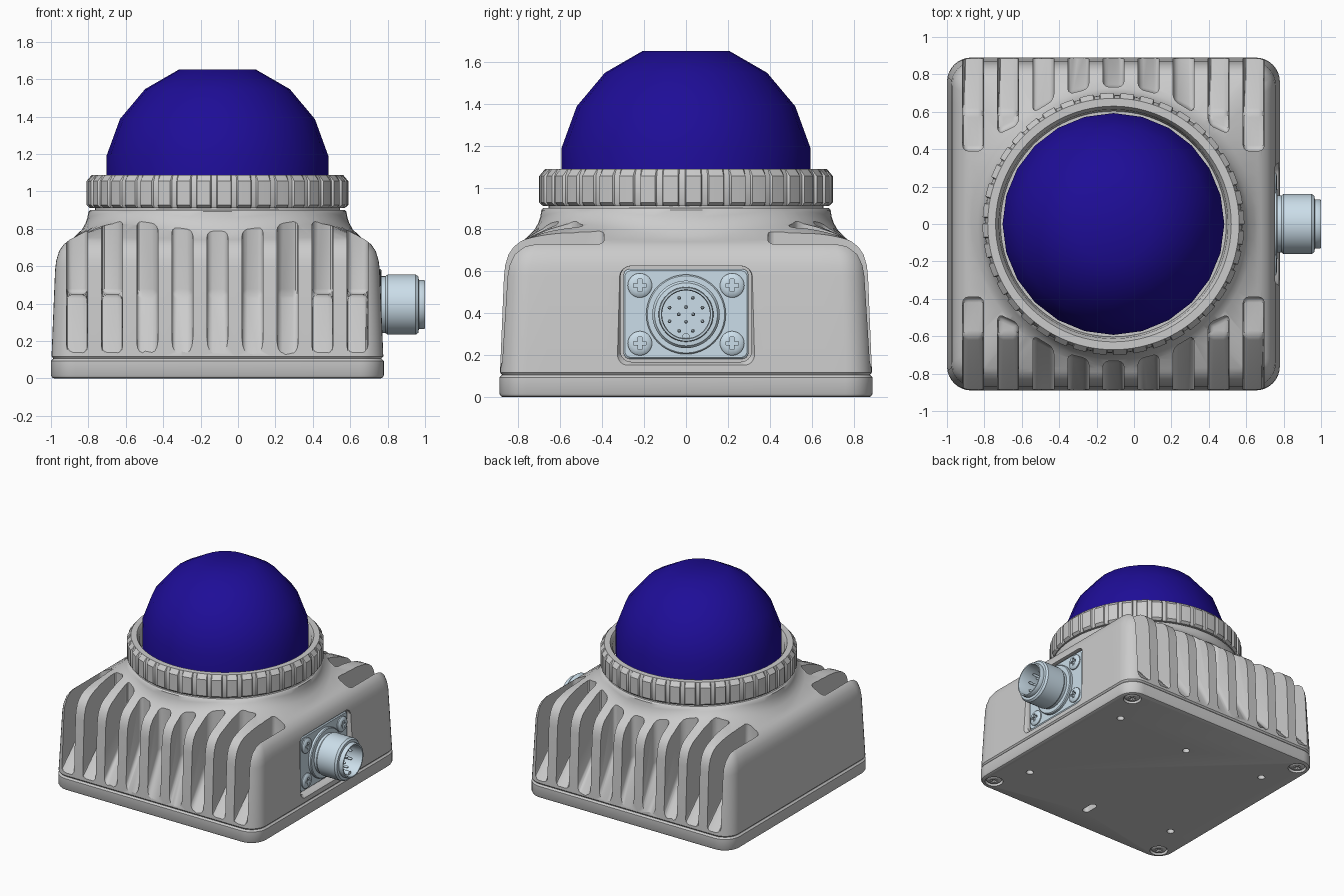
import bpy, bmesh
from math import sin, cos, pi, sqrt, radians, hypot, atan2
from mathutils import Vector

if "Cube" in bpy.data.objects:
    bpy.data.objects.remove(bpy.data.objects["Cube"])

CX = -0.11                      # body centre in x
CZ = 0.395                      # connector axis height


def material(name, rgb):
    m = bpy.data.materials.new(name)
    m.diffuse_color = (*rgb, 1)
    m.use_nodes = True
    m.node_tree.nodes["Principled BSDF"].inputs["Base Color"].default_value = m.diffuse_color
    return m


BLUE = material("dome_blue", (0.013, 0.004, 0.31))
STEEL = material("pale_steel", (0.60, 0.73, 0.82))


def add_loft(bm, rings, closed=False):
    """Bridge rings of points into a skin; cap both ends unless closed."""
    vs = [[bm.verts.new(p) for p in r] for r in rings]
    n = len(vs[0])
    pairs = list(zip(vs, vs[1:])) + ([(vs[-1], vs[0])] if closed else [])
    for a, b in pairs:
        for i in range(n):
            j = (i + 1) % n
            bm.faces.new((a[i], a[j], b[j], b[i]))
    if not closed:
        bm.faces.new(vs[0])
        bm.faces.new(vs[-1])


def build(name, shells, mat=None, closed=False, angle=35, bevel=0):
    bm = bmesh.new()
    for rings in shells:
        add_loft(bm, rings, closed)
    if bevel:
        bmesh.ops.bevel(bm, geom=bm.edges[:], offset=bevel, segments=3,
                        profile=0.5, affect='EDGES', clamp_overlap=True)
    bmesh.ops.recalc_face_normals(bm, faces=bm.faces)
    me = bpy.data.meshes.new(name)
    bm.to_mesh(me)
    bm.free()
    ob = bpy.data.objects.new(name, me)
    bpy.context.collection.objects.link(ob)
    if mat:
        me.materials.append(mat)
    smooth(ob, angle)
    return ob


def activate(ob):
    bpy.ops.object.select_all(action='DESELECT')
    ob.select_set(True)
    bpy.context.view_layer.objects.active = ob


def smooth(ob, angle=35):
    activate(ob)
    bpy.ops.object.shade_smooth_by_angle(angle=radians(angle))


def cut(ob, cutter):
    m = ob.modifiers.new("cut", 'BOOLEAN')
    m.operation, m.solver, m.object = 'DIFFERENCE', 'EXACT', cutter
    activate(ob)
    bpy.ops.object.modifier_apply(modifier=m.name)
    bpy.data.objects.remove(cutter)
    smooth(ob)


def rrect(hx, hy, r, arc=8, side=1):
    """Rounded rectangle outline with extra points along the sides."""
    pts = []
    for k in range(4):
        sx, sy = ((1, 1), (-1, 1), (-1, -1), (1, -1))[k]
        for i in range(arc + 1):
            a = k * pi / 2 + i / arc * pi / 2
            pts.append(Vector((sx * (hx - r) + r * cos(a), sy * (hy - r) + r * sin(a))))
        nx, ny = ((-1, 1), (-1, -1), (1, -1), (1, 1))[k]
        a = (k + 1) * pi / 2
        end = Vector((nx * (hx - r) + r * cos(a), ny * (hy - r) + r * sin(a)))
        start = pts[-1].copy()
        pts += [start.lerp(end, i / side) for i in range(1, side)]
    return pts


def plan(pts, z):
    return [(CX + p[0], p[1], z) for p in pts]


def circle(r, n):
    return [(r * cos(2 * pi * i / n), r * sin(2 * pi * i / n)) for i in range(n)]


def lathe_z(profile, n, cx=CX, cy=0):
    return [[(cx + x, cy + y, z) for x, y in circle(r, n)] for r, z in profile]


def lathe_x(profile, n, y=0, z=CZ):
    return [[(x, y + a, z + b) for a, b in circle(r, n)] for r, x in profile]


# Base plate with chamfered edges
base = build("base_plate", [[plan(rrect(h, h, 0.13 - 0.89 + h), z) for h, z in
             ((0.872, 0), (0.883, 0.005), (0.89, 0.017), (0.89, 0.094), (0.878, 0.106))]])
holes = [lathe_z([(0.027, -0.05), (0.027, 0.07)], 20, CX + sx * 0.67, sy * 0.515)
         for sx in (-1, 1) for sy in (-1, 1)]
holes.append(lathe_z([(0.027, -0.05), (0.027, 0.07)], 20, CX, 0.46))
holes.append([[(x, y - 0.635, z) for x, y, z in plan(rrect(0.027, 0.065, 0.026), zz)]
              for zz in (-0.05, 0.07)])
corners = [(CX + sx * 0.785, sy * 0.785) for sx in (-1, 1) for sy in (-1, 1)]
holes += [lathe_z([(0.066, -0.05), (0.066, 0.03)], 28, x, y) for x, y in corners]
cut(base, build("hole_cutter", holes))

# Housing: rounded square blending into a round neck
rings = [plan(rrect(h, h, r, 8, 16), z) for h, r, z in
         ((0.872, 0.11, 0.10), (0.878, 0.115, 0.108), (0.887, 0.125, 0.118),
          (0.868, 0.125, 0.58), (0.862, 0.125, 0.63), (0.847, 0.12, 0.68),
          (0.822, 0.11, 0.717), (0.79, 0.10, 0.742), (0.77, 0.09, 0.752))]
dirs = rrect(0.77, 0.77, 0.09, 8, 16)
for r, z, lift in ((0.755, 0.768, 0.06), (0.725, 0.795, 0.06), (0.705, 0.83, 0.045),
                   (0.695, 0.86, 0.03), (0.69, 0.892, 0), (0.68, 0.902, 0),
                   (0.655, 0.902, 0), (0.655, 0.95, 0)):
    rings.append([(CX + r * d.normalized().x, r * d.normalized().y,
                   z + lift * sin(2 * atan2(d.y, d.x)) ** 2) for d in dirs])
housing = build("housing", [rings])

# Cooling slots, front and back
slots = []
for k in range(-4, 5):
    for s in (-1, 1):
        sides = []
        for x in (k * 0.1875 - 0.056, k * 0.1875 + 0.056):
            end = sqrt(max(0.735 ** 2 - x * x, 0))
            end = max(end, 0.39 if abs(k) == 4 else 0.48)
            mid = 0.60 if abs(k) > 2 else end
            low = 0.14 - 0.115 * 0.31 / (0.885 - mid)
            prof = [(1.0, low), (mid, 0.45)]
            if abs(k) > 2:
                prof.append((end, 0.45))
            prof += [(end, 1.0), (1.0, 1.0)]
            sides.append([(CX + x, s * y, z) for y, z in prof])
        slots.append(sides)
cut(housing, build("slot_cutter", slots, bevel=0.03))

# Recessed connector pocket on the right face
pocket = [[(x, a, 0.397 + b) for a, b in rrect(hy, hz, 0.05)] for x, hy, hz in
          ((0.71, 0.312, 0.228), (0.752, 0.312, 0.228), (0.80, 0.345, 0.261))]
cut(housing, build("pocket_cutter", [pocket]))

# Knurled collar ring
collar = []
for r, z in ((0.60, 0.912), (0.682, 0.912), (0.70, 0.928), (0.70, 1.055),
             (0.672, 1.088), (0.63, 1.088), (0.612, 1.06)):
    ring = []
    for i in range(40):
        for f, notch in ((0, 0), (0.35, 0), (0.65, 0), (0.70, 1), (0.95, 1)):
            a = 2 * pi * (i + f) / 40
            q = r - 0.012 * notch if r == 0.70 else r
            ring.append((CX + q * cos(a), q * sin(a), z))
    collar.append(ring)
build("collar_ring", [collar], closed=True)

# Faceted dome with a flat cap
lats = [radians(a) for a in (-10, 10, 30, 50, 70)]
build("dome", [lathe_z([(0.602 * cos(a), 1.086 + 0.602 * sin(a)) for a in lats], 24)], BLUE)

# Connector mounting plate, flange, barrel with hollow end
build("connector_plate", [[[(x, a, 0.397 + b) for a, b in rrect(hy, hz, 0.03)] for x, hy, hz in
      ((0.70, 0.298, 0.214), (0.738, 0.298, 0.214), (0.745, 0.291, 0.207))]], STEEL)
build("connector_barrel", [lathe_x(
    [(0.19, 0.735), (0.19, 0.762), (0.184, 0.768), (0.152, 0.768), (0.152, 0.788),
     (0.161, 0.80), (0.161, 0.95), (0.15, 0.965), (0.131, 0.967), (0.131, 0.994),
     (0.127, 1.0), (0.118, 1.0), (0.114, 0.99), (0.114, 0.83)], 48)], STEEL)

# Contact pins and the key rib
pins = [(0.085, 2 * pi * i / 8 + pi / 8) for i in range(8)]
pins += [(0.035, 2 * pi * i / 4) for i in range(4)]
build("connector_pins", [lathe_x([(0.009, 0.82), (0.009, 0.925), (0.004, 0.935)], 10,
      r * cos(a), CZ + r * sin(a)) for r, a in pins], STEEL)
build("connector_key", [lathe_x([(0.018, 0.82), (0.018, 0.97)], 12, 0, CZ - 0.108)], STEEL)


# Cross-recessed screw, head facing +x
def screw(name, mat):
    ob = build(name, [lathe_x([(0.058, -0.02), (0.058, 0.008), (0.05, 0.016), (0.03, 0.02)],
                              28, 0, 0)], mat)
    for a, b in ((0.03, 0.009), (0.009, 0.03)):
        cut(ob, build("cross_cutter", [[[(x, y, z) for y, z in
            ((-a, -b), (a, -b), (a, b), (-a, b))] for x in (0.004, 0.05)]]))
    return ob


def place_screws(name, mat, spots, rot):
    first = screw(name, mat)
    for i, p in enumerate(spots):
        ob = first
        if i:
            ob = bpy.data.objects.new(f"{name}_{i + 1}", first.data)
            bpy.context.collection.objects.link(ob)
        ob.location = p
        ob.rotation_euler = rot


place_screws("plate_screw", STEEL, [(0.745, sy * 0.22, CZ + sz * 0.138)
             for sy in (-1, 1) for sz in (-1, 1)], (0, 0, 0))
place_screws("base_screw", None, [(x, y, 0.024) for x, y in corners], (0, pi / 2, 0))
